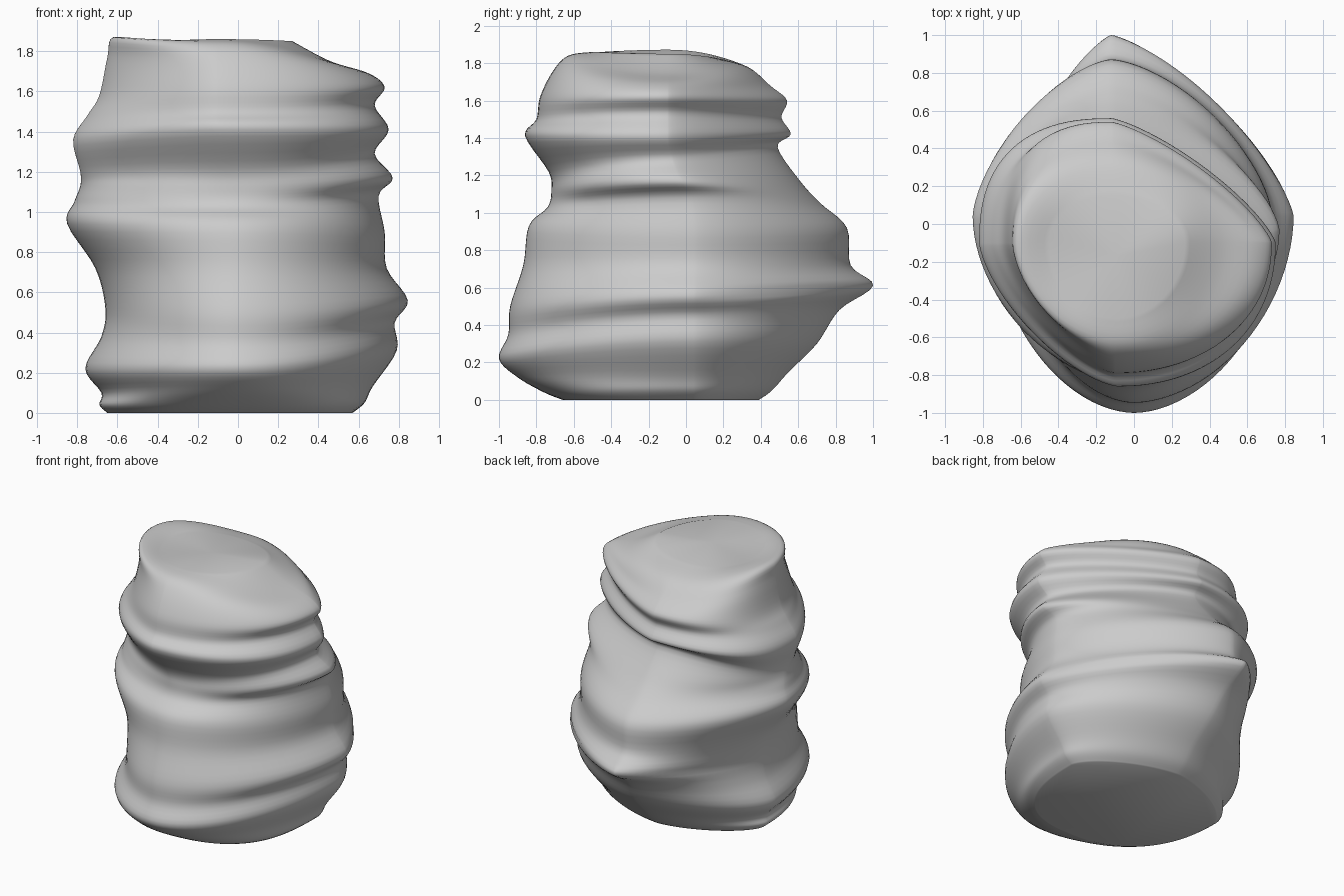
import bpy, bmesh, math

if "Cube" in bpy.data.objects:
    bpy.data.objects.remove(bpy.data.objects["Cube"])

# Matching ridge/groove rows: left (x,z), front (y,z), right (x,z), back (y,z)
ROWS = [
    (-.65, .00, -.66, .00, .57, .00, .39, .00),
    (-.69, .04, -.76, .04, .63, .05, .46, .05),
    (-.68, .10, -.90, .12, .67, .13, .55, .15),
    (-.76, .22, -1.0, .22, .79, .31, .70, .30),
    (-.68, .38, -.95, .35, .78, .45, .82, .48),
    (-.66, .52, -.94, .50, .845, .56, 1.0, .61),
    (-.71, .72, -.87, .72, .74, .72, .88, .72),
    (-.85, .94, -.84, .93, .73, .90, .86, .92),
    (-.815, 1.05, -.74, 1.03, .70, 1.08, .72, 1.05),
    (-.785, 1.13, -.72, 1.12, .77, 1.17, .61, 1.17),
    (-.785, 1.20, -.735, 1.22, .68, 1.29, .49, 1.35),
    (-.82, 1.36, -.86, 1.41, .75, 1.41, .56, 1.42),
    (-.75, 1.48, -.80, 1.50, .68, 1.53, .51, 1.51),
    (-.69, 1.58, -.78, 1.62, .73, 1.62, .54, 1.60),
    (-.65, 1.77, -.71, 1.76, .65, 1.69, .45, 1.68),
    (-.62, 1.87, -.63, 1.84, .46, 1.75, .33, 1.78),
    (-.45, 1.84, -.50, 1.86, .27, 1.85, .15, 1.83),
]
SIDES, STEPS = 96, 5


def blend(rows, t):
    """Catmull-Rom interpolation through a list of rows."""
    i = min(int(t), len(rows) - 2)
    u = t - i
    p = [rows[max(0, min(len(rows) - 1, i + k))] for k in (-1, 0, 1, 2)]
    return [b + .5 * u * (c - a + u * (2*a - 5*b + 4*c - d + u * (3*(b - c) + d - a)))
            for a, b, c, d in zip(*p)]


def mix(a, b, lo, hi, t):
    u = max(0, min(1, (t - lo) / (hi - lo)))
    return a + (b - a) * u * u * (3 - 2 * u)


def ring(t):
    """Four-quadrant rounded diamond whose height also varies around it."""
    L, zl, F, zf, R, zr, B, zb = blend(ROWS, t)
    cx_front = mix(0, -.1, 8, 12, t)
    cx_back = mix(-.05, -.12, 2, 5, t)
    cy = mix(.04, -.1, 7, 11, t)
    flat = mix(0, 1, 13.5, 16, t)
    point = max(0, 1 - abs(t - 5))
    # roundness of each quadrant
    n_fl = mix(2.3, 1.85, 0, 3, t) + mix(0, -.4, 8, 10.5, t)
    n_fr = mix(2.6, 1.85, 0, 3, t) + mix(0, .3, 8, 10.5, t)
    n_bl = mix(1.55, 2.45, 8, 11, t) - .2 * point
    n_br = mix(1.55, 1.3, 8, 11, t) - .2 * point
    n_fl, n_fr, n_bl, n_br = (n + (2 - n) * flat for n in (n_fl, n_fr, n_bl, n_br))
    pts = []
    for k in range(SIDES):
        a = 2 * math.pi * k / SIDES
        c, s = math.cos(a), math.sin(a)
        if s < 0:
            n, cx = (n_fr if c > 0 else n_fl), cx_front
        else:
            n, cx = (n_br if c > 0 else n_bl), cx_back
        x = cx + ((R if c > 0 else L) - cx) * abs(c) ** (2 / n)
        y = cy + ((B if s > 0 else F) - cy) * abs(s) ** (2 / n)
        z = (zr if c > 0 else zl) * c * c + (zb if s > 0 else zf) * s * s
        pts.append((x, y, max(0, z)))
    return pts


# Loft the lumpy ridged body
bm = bmesh.new()
loops = [[bm.verts.new(p) for p in ring(i / STEPS)]
         for i in range((len(ROWS) - 1) * STEPS + 1)]
for lo, hi in zip(loops, loops[1:]):
    for k in range(SIDES):
        j = (k + 1) % SIDES
        bm.faces.new((lo[k], lo[j], hi[j], hi[k]))

# Flat base and gently domed top
bm.faces.new(loops[0][::-1])
tip = bm.verts.new((-.1, -.17, 1.85))
for k in range(SIDES):
    bm.faces.new((loops[-1][k], loops[-1][(k + 1) % SIDES], tip))
bmesh.ops.recalc_face_normals(bm, faces=bm.faces)
for f in bm.faces:
    f.smooth = True
mesh = bpy.data.meshes.new("ridged_rock")
bm.to_mesh(mesh)
bm.free()
rock = bpy.data.objects.new("ridged_rock", mesh)
bpy.context.collection.objects.link(rock)
